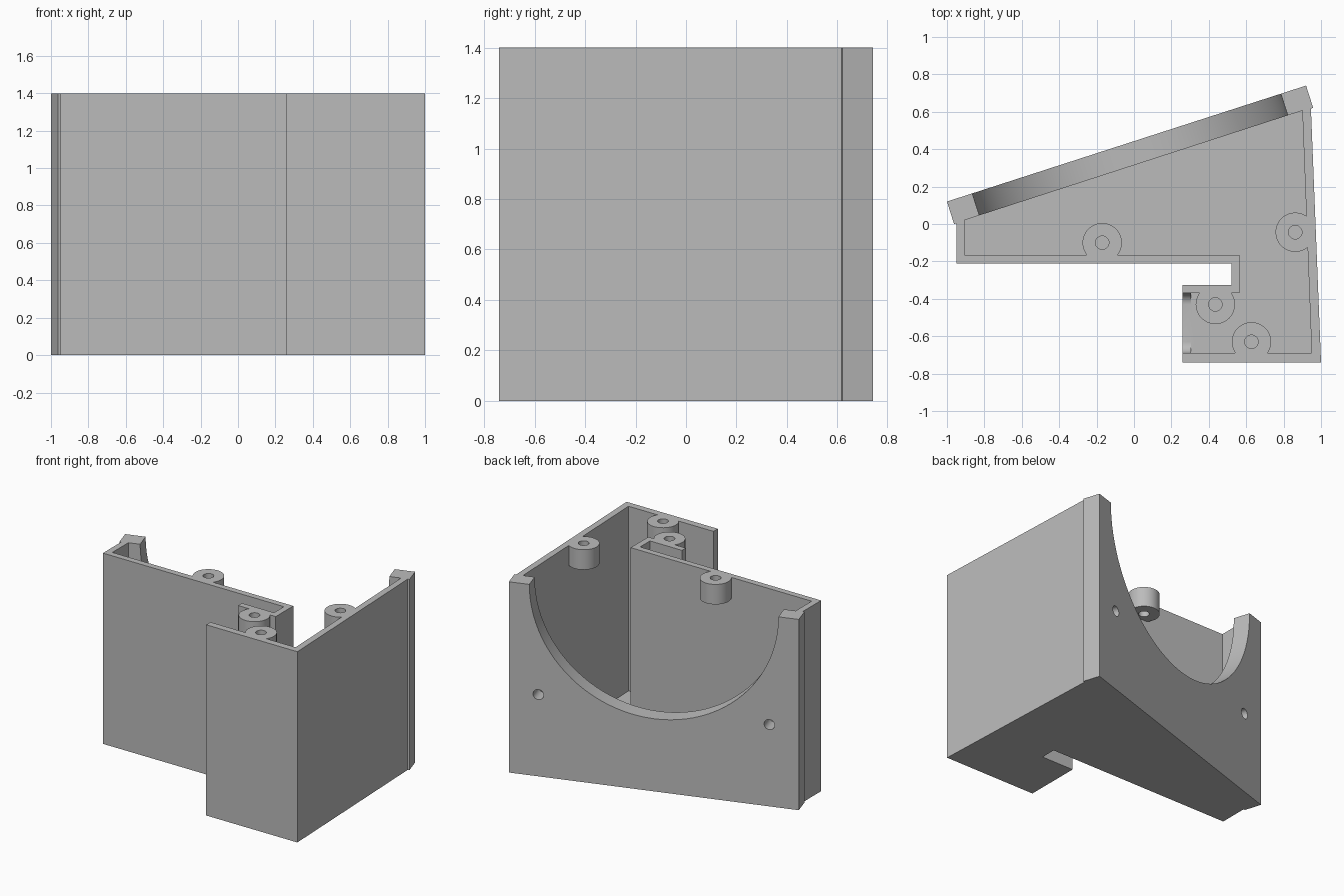
import bpy, bmesh, math
from mathutils import Vector, Matrix

if "Cube" in bpy.data.objects:
    bpy.data.objects.remove(bpy.data.objects["Cube"])

H = 1.4           # overall height
FLOOR = 0.045     # floor thickness
TILT = math.atan2(0.62, 1.92)   # angle of the back plate
ALONG = Vector((math.cos(TILT), math.sin(TILT), 0))
NORMAL = Vector((-math.sin(TILT), math.cos(TILT), 0))
PLATE_MID = Vector((-0.04, 0.43, 0))   # middle of the plate's outer face

grey = bpy.data.materials.new("plain grey")
grey.diffuse_color = (0.5, 0.5, 0.5, 1)
grey.use_nodes = True
grey.node_tree.nodes["Principled BSDF"].inputs["Base Color"].default_value = grey.diffuse_color


def finish(name, bm):
    bmesh.ops.recalc_face_normals(bm, faces=bm.faces)
    mesh = bpy.data.meshes.new(name)
    bm.to_mesh(mesh)
    bm.free()
    mesh.materials.append(grey)
    ob = bpy.data.objects.new(name, mesh)
    bpy.context.collection.objects.link(ob)
    return ob


def prism(name, points, offset):
    """Extrude a closed outline of 3D points along an offset."""
    bm = bmesh.new()
    face = bm.faces.new([bm.verts.new(p) for p in points])
    out = bmesh.ops.extrude_face_region(bm, geom=[face])
    bmesh.ops.translate(bm, vec=offset,
                        verts=[v for v in out["geom"] if isinstance(v, bmesh.types.BMVert)])
    return finish(name, bm)


def cylinder(name, centre, radius, length, axis=(0, 0, 1), sides=32):
    bm = bmesh.new()
    rot = Vector(axis).to_track_quat('Z', 'Y').to_matrix().to_4x4()
    bmesh.ops.create_cone(bm, cap_ends=True, segments=sides, radius1=radius, radius2=radius,
                          depth=length, matrix=Matrix.Translation(centre) @ rot)
    return finish(name, bm)


def combine(target, tool, operation):
    mod = target.modifiers.new(tool.name, 'BOOLEAN')
    mod.operation, mod.solver, mod.object = operation, 'EXACT', tool
    bpy.context.view_layer.objects.active = target
    bpy.ops.object.modifier_apply(modifier=mod.name)
    bpy.data.objects.remove(tool)


# Housing block with the slanted back plate
outline = [(-1, 0.12), (0.92, 0.74), (0.958, 0.621), (0.946, 0.617), (1, -0.74), (0.26, -0.74),
           (0.26, -0.325), (0.52, -0.325), (0.52, -0.21), (-0.95, -0.21), (-0.95, 0.004), (-0.962, 0.0)]
housing = prism("housing", [(x, y, 0) for x, y in outline], (0, 0, H))

# Open-topped cavity
cavity = [(-0.905, 0.021), (0.90, 0.606), (0.95, -0.69), (0.305, -0.69),
          (0.305, -0.37), (0.565, -0.37), (0.565, -0.165), (-0.905, -0.165)]
combine(housing, prism("cavity_cutter", [(x, y, FLOOR) for x, y in cavity], (0, 0, H)), 'DIFFERENCE')

# Side opening with rounded lower corners
r = 0.06
slot = [(0.2, -0.69, 1.6)]
for cy, start in ((-0.69 + r, math.pi), (-0.37 - r, 1.5 * math.pi)):
    for i in range(9):
        a = start + i * math.pi / 16
        slot.append((0.2, cy + r * math.cos(a), FLOOR + r + r * math.sin(a)))
slot.append((0.2, -0.37, 1.6))
combine(housing, prism("slot_cutter", slot, (0.12, 0, 0)), 'DIFFERENCE')

# Large half-round opening and two screw holes in the back plate
centre = PLATE_MID - NORMAL * 0.06
combine(housing, cylinder("round_cutter", centre + Vector((0, 0, H)), 0.867, 0.18, NORMAL, 96), 'DIFFERENCE')
for side in (-1, 1):
    spot = centre + ALONG * 0.804 * side + Vector((0, 0, 0.6))
    combine(housing, cylinder("screw_hole_cutter", spot, 0.037, 0.2, NORMAL), 'DIFFERENCE')

# Screw bosses hanging from the wall tops
BOSS = 0.147
for x, y in ((-0.17, -0.1), (0.862, -0.044), (0.435, -0.43), (0.628, -0.63)):
    combine(housing, cylinder("boss", (x, y, H - BOSS / 2), 0.105, BOSS, sides=48), 'UNION')
    combine(housing, cylinder("boss_hole_cutter", (x, y, H), 0.036, 0.5), 'DIFFERENCE')

# Smooth the round surfaces, keep the edges sharp
housing.select_set(True)
bpy.context.view_layer.objects.active = housing
bpy.ops.object.shade_smooth_by_angle(angle=math.radians(30))
